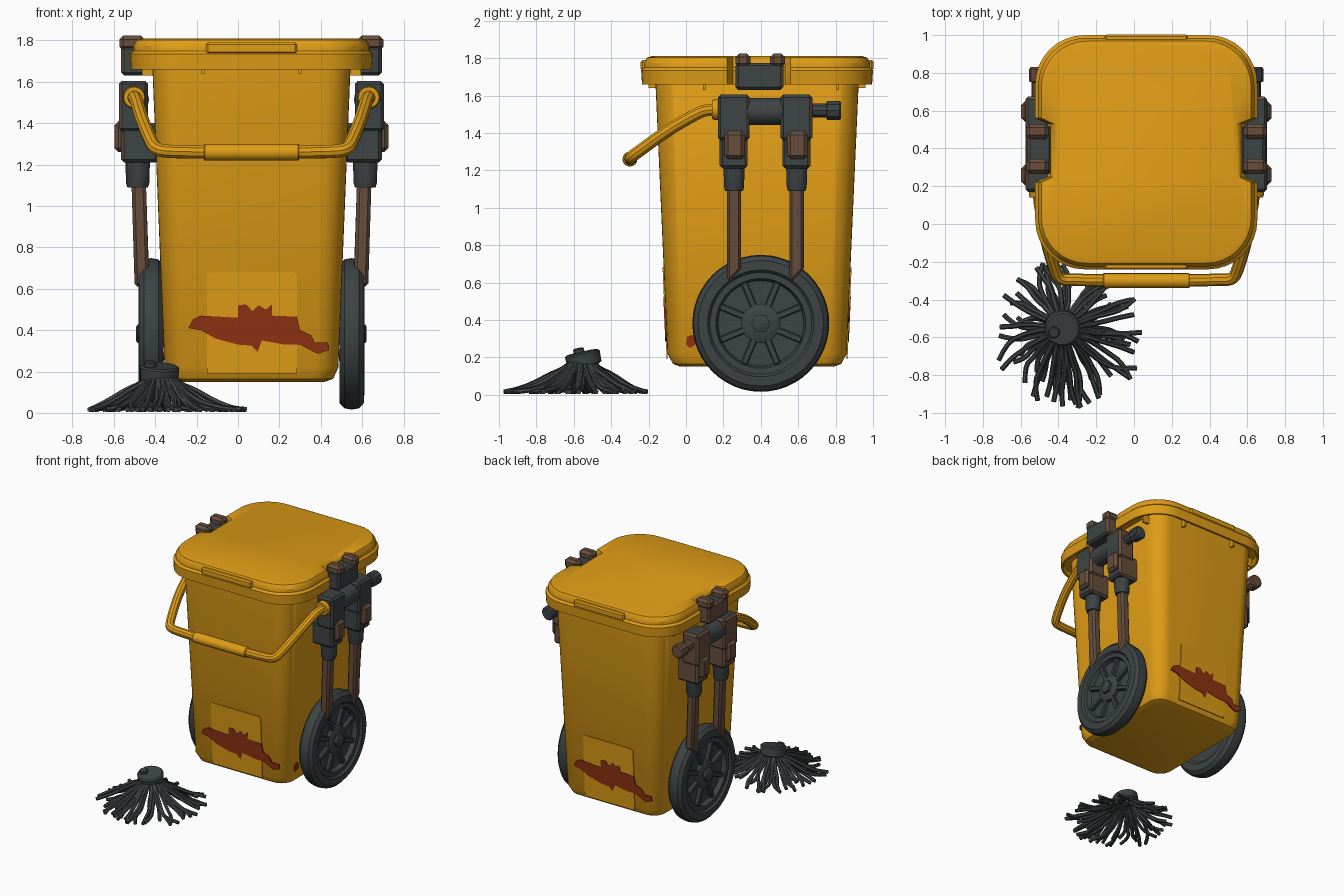
import bpy, bmesh, math, random
from mathutils import Vector, Matrix

if "Cube" in bpy.data.objects:
    bpy.data.objects.remove(bpy.data.objects["Cube"])

random.seed(4)
CX, CY = 0.065, 0.38            # centre of the bin


def material(name, col):
    m = bpy.data.materials.new(name)
    m.diffuse_color = (*col, 1)
    m.use_nodes = True
    m.node_tree.nodes["Principled BSDF"].inputs["Base Color"].default_value = m.diffuse_color
    return m


YELLOW = material("yellow plastic", (0.74, 0.335, 0.008))
DARK = material("dark grey rubber", (0.047, 0.056, 0.057))
BROWN = material("rusty brown", (0.135, 0.075, 0.045))
RUST = material("red dirt", (0.27, 0.032, 0.006))


def finish(name, bm, *mats):
    bmesh.ops.recalc_face_normals(bm, faces=bm.faces)
    me = bpy.data.meshes.new(name)
    bm.to_mesh(me)
    bm.free()
    for m in mats:
        me.materials.append(m)
    ob = bpy.data.objects.new(name, me)
    bpy.context.collection.objects.link(ob)
    return ob


def loft(name, rings, mat):
    bm = bmesh.new()
    vs = [[bm.verts.new(p) for p in r] for r in rings]
    n = len(vs[0])
    for a, b in zip(vs, vs[1:]):
        for i in range(n):
            bm.faces.new((a[i], a[(i + 1) % n], b[(i + 1) % n], b[i]))
    bm.faces.new(vs[0])
    bm.faces.new(vs[-1])
    return finish(name, bm, mat)


def rounded_ring(hx, hy, r, z, notch=0.0, seg=8):
    pts = []
    for k, (sx, sy) in enumerate(((1, 1), (-1, 1), (-1, -1), (1, -1))):
        for i in range(seg + 1):
            a = math.pi / 2 * (k + i / seg)
            pts.append((CX + sx * (hx - r) + r * math.cos(a), CY + sy * (hy - r) + r * math.sin(a), z))
        if notch and k in (1, 3):           # cut-out for the side clasp
            for y, d in ((-0.17, 0), (-0.14, notch), (0.14, notch), (0.17, 0)):
                pts.append((CX + sx * (hx - d), CY + 0.01 - sx * -y if sx > 0 else CY + 0.01 - y, z))
    return pts


def box(name, lo, hi, mats, bevel=0.012, rule=None):
    bm = bmesh.new()
    bmesh.ops.create_cube(bm, size=1)
    lo, hi = Vector(lo), Vector(hi)
    for v in bm.verts:
        v.co = Vector(((lo[i] + hi[i]) / 2 + v.co[i] * (hi[i] - lo[i]) for i in range(3)))
    if bevel:
        bmesh.ops.bevel(bm, geom=bm.edges[:], offset=bevel, segments=1, affect='EDGES')
    bm.normal_update()
    if rule:
        for f in bm.faces:
            f.material_index = int(rule(f.normal))
    return finish(name, bm, *mats)


def side_box(name, s, lo, hi, mats, bevel=0.012, rule=None):
    xs = sorted((CX + s * lo[0], CX + s * hi[0]))
    return box(name, (xs[0], *lo[1:]), (xs[1], *hi[1:]), mats, bevel, rule)


def lathe(name, prof, origin, axis, mat, n=24):
    # prof holds (radius, distance along axis)
    rot = Vector(axis).to_track_quat('Z', 'Y').to_matrix()
    rings = [[Vector(origin) + rot @ Vector((r * math.cos(2 * math.pi * i / n), r * math.sin(2 * math.pi * i / n), h))
              for i in range(n)] for r, h in prof]
    return loft(name, rings, mat)


def tubes(name, paths, radius, mat, res=2, step=5):
    cu = bpy.data.curves.new(name, 'CURVE')
    cu.dimensions = '3D'
    cu.bevel_depth, cu.bevel_resolution, cu.use_fill_caps = radius, res, True
    for path in paths:
        sp = cu.splines.new('NURBS')
        sp.points.add(len(path) - 1)
        for p, co in zip(sp.points, path):
            p.co = (*co, 1)
        sp.order_u, sp.use_endpoint_u, sp.resolution_u = 3, True, step
    cu.materials.append(mat)
    ob = bpy.data.objects.new(name, cu)
    bpy.context.collection.objects.link(ob)
    bpy.ops.object.select_all(action='DESELECT')
    ob.select_set(True)
    bpy.context.view_layer.objects.active = ob
    bpy.ops.object.convert(target='MESH')
    return ob


def half_depth(z):
    return 0.478 + 0.0445 * (z - 0.2)


def half_width(z):
    return 0.42 + 0.04 * (z - 0.2)


def wall_plate(name, pts, thick, mat, turn=1, wall='y'):
    # thin plate lying on the sloping wall; turn = -1 puts it on the opposite wall
    bm = bmesh.new()
    layers = []
    for off in (0, thick):
        if wall == 'y':
            co = [(CX + turn * (x - CX), CY - turn * (half_depth(z) + off), z) for x, z in pts]
        else:
            co = [(CX + turn * (half_width(z) + off), y, z) for y, z in pts]
        layers.append([bm.verts.new(c) for c in co])
    a, b = layers
    for i in range(len(a)):
        j = (i + 1) % len(a)
        bm.faces.new((a[i], a[j], b[j], b[i]))
    bm.faces.new(a)
    bm.faces.new(b)
    return finish(name, bm, mat)


# Bin body: tapered rounded box
loft("bin_body", [rounded_ring(0.355, 0.41, 0.07, 0.15), rounded_ring(0.395, 0.45, 0.1, 0.165),
                  rounded_ring(0.42, half_depth(0.22), 0.11, 0.22),
                  rounded_ring(half_width(1.7), half_depth(1.7), 0.13, 1.7),
                  rounded_ring(0.47, 0.53, 0.13, 1.72)], YELLOW)

# Lid with overhanging rim and side notches
LID = ((.48, .55, .15, 1.70), (.555, .59, .22, 1.70), (.565, .60, .23, 1.66), (.582, .615, .25, 1.66),
       (.588, .62, .26, 1.735), (.572, .605, .25, 1.75), (.572, .605, .25, 1.775),
       (.555, .588, .24, 1.803), (.53, .563, .22, 1.81))
loft("lid", [rounded_ring(*r, notch=min(0.065, r[0] - 0.475 if r[0] > .48 else 0.005)) for r in LID], YELLOW)

# Lid lips, wall ribs, raised panels and dirt patches on front and back
PATCH = ((-.24, .41), (-.22, .45), (-.18, .47), (0, .46), (0, .52), (.04, .525), (.07, .49), (.10, .52),
         (.135, .50), (.165, .525), (.165, .47), (.285, .465), (.30, .40), (.355, .375), (.37, .34),
         (.435, .34), (.44, .305), (.385, .285), (.30, .33), (.225, .33), (.115, .35), (.095, .295),
         (.065, .325), (0, .33), (-.11, .36), (-.18, .40))
for turn, side in ((1, "front"), (-1, "back")):
    ys = sorted((CY - turn * 0.55, CY - turn * 0.622))
    box(side + "_lid_lip", (CX - .22, ys[0], 1.735), (CX + .22, ys[1], 1.79), [YELLOW], 0.01)
    wall_plate(side + "_panel", ((-.15, .19), (.285, .19), (.285, .66), (.27, .68), (-.135, .68), (-.15, .66)),
               0.006, YELLOW, turn)
    wall_plate(side + "_dirt", PATCH, 0.009, RUST, turn)
    for k in (-1, 1):
        ys = sorted((CY - turn * 0.53, CY - turn * 0.58))
        x = CX + k * 0.235
        box(side + "_rib", (x - .008, ys[0], 1.64), (x + .008, ys[1], 1.71), [YELLOW], 0)

# Both sides: wheel, struts, clamps and clasp
for s, side in ((1, "right"), (-1, "left")):
    def rusty(n, s=s):
        return n.y > 0.6 or (s < 0 and n.x < -0.6)
    mats = [DARK, BROWN]
    wc = (CX, 0.40, 0.382)
    axis = (s, 0, 0)
    wall_plate(side + "_small_dirt", ((.0, .27), (.02, .25), (.055, .27), (.05, .31), (.03, .32), (.005, .31)),
               0.006, RUST, s, 'x')
    for y in (0.1, 0.81):
        side_box(side + "_rib", s, (.46, y - .008, 1.63), (.53, y + .008, 1.71), [YELLOW], 0)
    # wheel
    lathe(side + "_tyre", ((.02, .44), (.26, .44), (.28, .425), (.335, .425), (.36, .45), (.366, .485),
                           (.36, .52), (.335, .543), (.285, .546), (.272, .53), (.24, .53), (.228, .495),
                           (.02, .495)), wc, axis, DARK, 48)
    lathe(side + "_hub", ((.105, .48), (.105, .52), (.09, .53), (.02, .53)), wc, axis, DARK)
    lathe(side + "_wheel_bolt", ((.052, .5), (.052, .55), (.04, .557)), wc, axis, DARK, 6)
    for i in range(8):
        sp = side_box(side + "_spoke", s, (.48, -.018, .08), (.524, .018, .235), [DARK], 0.006)
        sp.data.transform(Matrix.Translation(wc) @ Matrix.Rotation(math.pi / 4 * (i + .5), 4, 'X')
                          @ Matrix.Translation((-CX, 0, 0)))
        sp.data.transform(Matrix.Translation((0, 0, 0)))
    # struts with clamps
    for y, part in ((0.255, "front"), (0.59, "rear")):
        nm = side + "_" + part
        st = side_box(nm + "_strut", s, (.51, y - .037, .61), (.58, y + .04, 1.13), [BROWN], 0.015)
        for v in st.data.vertices:      # lean in towards the wheel
            if v.co.z < 0.9:
                v.co.x -= s * 0.015
                v.co.z += 0.05 * (1 if v.co.y > y else 0)
        lathe(nm + "_collar", ((.05, 1.09), (.056, 1.11), (.06, 1.23)), (CX + s * .55, y + .002, 0),
              (0, 0, 1), DARK, 10)
        side_box(nm + "_lower_clamp", s, (.45, y - .075, 1.21), (.63, y + .075, 1.40), mats, 0.015, rusty)
        side_box(nm + "_upper_clamp", s, (.50, y - .085, 1.36), (.64, y + .085, 1.605), mats, 0.015, rusty)
        side_box(nm + "_knob", s, (.60, y - .05, 1.26), (.662, y + .06, 1.41), [BROWN], 0.02)
    # cross tube and end cap
    px = CX + s * 0.567
    lathe(side + "_cross_tube", ((.072, .30), (.072, .55)), (px, 0, 1.515), (0, 1, 0), DARK, 16)
    lathe(side + "_tube_end", ((.04, .64), (.04, .75), (.054, .755), (.054, .82), (.045, .83)),
          (px, 0, 1.52), (0, 1, 0), BROWN if s < 0 else DARK, 10)
    lathe(side + "_handle_socket", ((.05, .14), (.055, .15), (.055, .20)), (px, 0, 1.525), (0, 1, 0), YELLOW, 16)
    # lid clasp
    side_box(side + "_clasp", s, (.50, .265, 1.63), (.63, .52, 1.775), mats, 0.015, rusty)
    for y in (0.305, 0.49):
        side_box(side + "_clasp_prong", s, (.515, y - .04, 1.75), (.638, y + .04, 1.825), [BROWN], 0.02)

# Carry handle with thicker grip
arm = [(.567, .20, 1.525), (.567, .12, 1.525), (.555, .07, 1.51), (.53, -.09, 1.42), (.485, -.24, 1.31),
       (.46, -.295, 1.27), (.38, -.295, 1.262), (.2, -.30, 1.26)]
path = [(CX + x, y, z) for x, y, z in arm] + [(CX - x, y, z) for x, y, z in reversed(arm)]
tubes("carry_handle", [path], 0.033, YELLOW, 3)
lathe("handle_grip", ((.036, -.23), (.04, -.225), (.04, .225), (.036, .23)), (CX, -.30, 1.26), (1, 0, 0), YELLOW, 16)

# Mop head: tilted cap and splayed strands
tilt = (0.05, -0.22, 1)
lathe("mop_cap", ((.075, -.04), (.092, -.03), (.095, .03), (.085, .038)), (-.38, -.548, .19), tilt, DARK)
lathe("mop_socket", ((.03, 0), (.03, .05), (.024, .055)), (-.425, -.565, .195), tilt, DARK, 12)
strands = []
for i in range(64):
    a = 2 * math.pi * i / 64 + random.uniform(-.08, .08)
    reach = random.uniform(.25, .41) if i % 4 else random.uniform(.36, .42)
    bend = random.uniform(-.3, .3)
    lift = random.uniform(0, .035)
    pts = []
    for t, z in ((.14, .175), (.25, .14), (.42, .085 + lift), (.62, .04 + lift), (.82, .022 + lift * .4), (1, .016)):
        b = a + bend * t * t + random.uniform(-.07, .07) * t
        r = max(reach * t, .06)
        pts.append((-.38 + .04 * t + r * math.cos(b), -.55 - .02 * t + r * math.sin(b), z))
    strands.append(pts)
tubes("mop_strands", strands, 0.0135, DARK, 1, 3)

# Smooth shading with sharp edges kept
bpy.ops.object.select_all(action='DESELECT')
for ob in bpy.context.scene.objects:
    ob.select_set(True)
    bpy.context.view_layer.objects.active = ob
bpy.ops.object.shade_smooth_by_angle(angle=math.radians(35))
